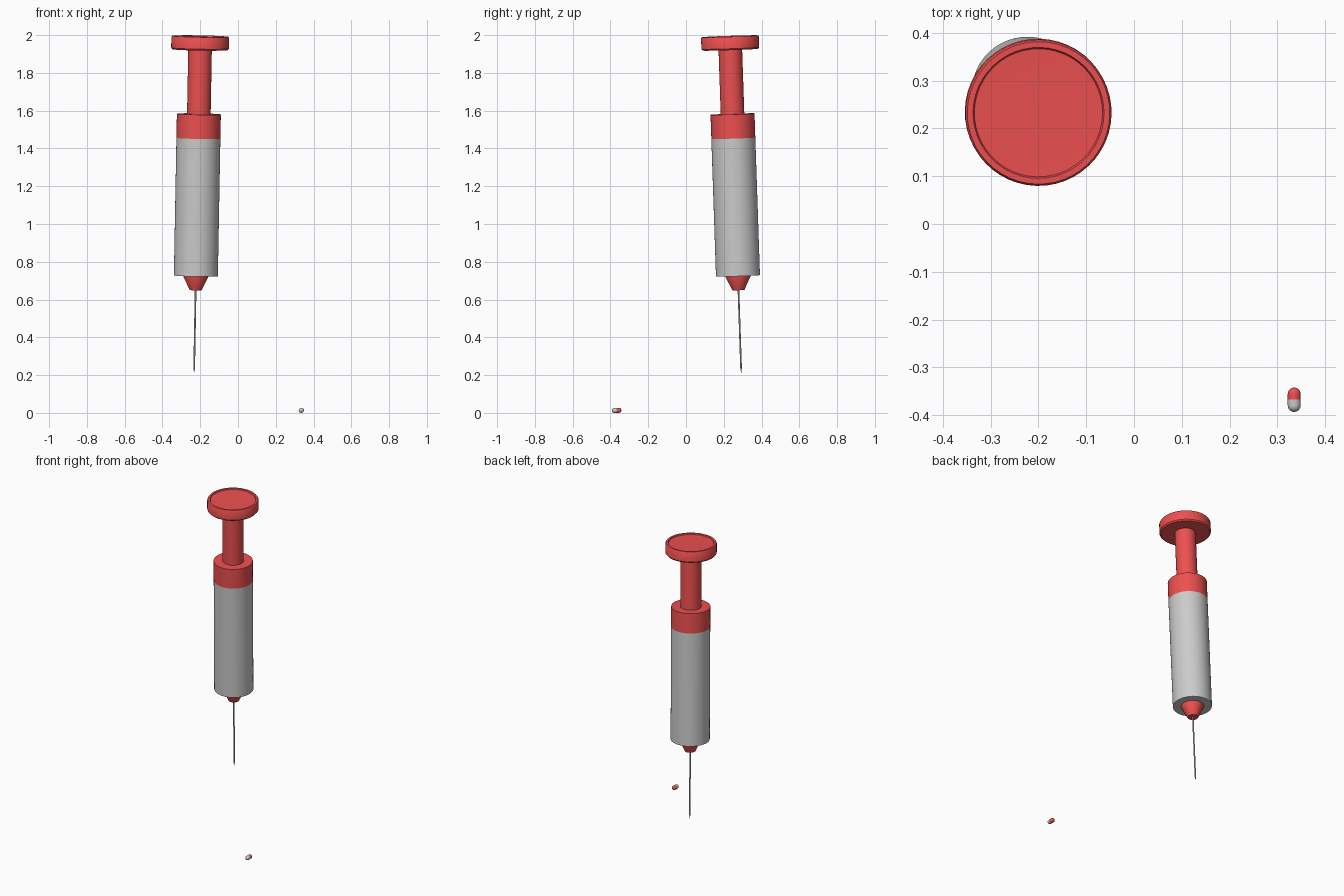
import bpy, bmesh, math
from mathutils import Vector, Matrix

if "Cube" in bpy.data.objects:
    bpy.data.objects.remove(bpy.data.objects["Cube"])

red = bpy.data.materials.new("red")
red.diffuse_color = (0.85, 0.08, 0.08, 1)
red.use_nodes = True
red.node_tree.nodes["Principled BSDF"].inputs["Base Color"].default_value = red.diffuse_color


def lathe(name, profile, matrix, mat=None, sides=48):
    """Revolve (radius, height) points about local z and place with matrix."""
    bm = bmesh.new()
    vs = [bm.verts.new((r, 0, h)) for r, h in profile]
    es = [bm.edges.new(p) for p in zip(vs, vs[1:])]
    bmesh.ops.spin(bm, geom=vs + es, cent=(0, 0, 0), axis=(0, 0, 1),
                   angle=math.tau, steps=sides, use_duplicate=False)
    bmesh.ops.remove_doubles(bm, verts=bm.verts[:], dist=1e-5)
    bmesh.ops.recalc_face_normals(bm, faces=bm.faces[:])
    me = bpy.data.meshes.new(name)
    bm.to_mesh(me)
    bm.free()
    ob = bpy.data.objects.new(name, me)
    bpy.context.collection.objects.link(ob)
    ob.matrix_world = matrix
    if mat:
        me.materials.append(mat)
    bpy.ops.object.select_all(action='DESELECT')
    ob.select_set(True)
    bpy.context.view_layer.objects.active = ob
    bpy.ops.object.shade_smooth_by_angle(angle=math.radians(35))
    return ob


# Syringe: slightly tilted axis starting at the needle tip
axis = Vector((0.0184, -0.0337, 1))
tilt = (Matrix.Translation((-0.2325, 0.2925, 0.21))
        @ axis.to_track_quat('Z', 'Y').to_matrix().to_4x4())

lathe("needle", [(0, 0), (0.0045, 0.03), (0.0045, 0.45), (0, 0.45)], tilt, sides=16)
lathe("needle_hub", [(0, 0.44), (0.032, 0.44), (0.037, 0.452), (0.068, 0.515),
                     (0.068, 0.53), (0, 0.53)], tilt, red)
lathe("barrel", [(0, 0.516), (0.1165, 0.516), (0.1165, 1.245), (0, 1.245)], tilt)
lathe("barrel_cap", [(0, 1.245), (0.1165, 1.245), (0.1165, 1.373), (0, 1.373)], tilt, red)
lathe("plunger_rod", [(0, 1.37), (0.0625, 1.37), (0.0625, 1.72), (0, 1.72)], tilt, red)

# Thumb plate with a shallow dish inside its rim
lathe("thumb_plate", [(0, 1.714), (0.146, 1.714), (0.153, 1.722), (0.153, 1.778),
                      (0.149, 1.785), (0.137, 1.785), (0.134, 1.779), (0, 1.776)], tilt, red)

# Capsule lying along y, two mirrored halves
r, straight = 0.0135, 0.012
half = [(r * math.sin(a), straight + r * math.cos(a))
        for a in (i * math.pi / 16 for i in range(9))]
half += [(r, 0), (0, 0)]
for name, sign, mat in (("pill_red_half", 1, red), ("pill_grey_half", -1, None)):
    turn = Matrix.Rotation(-sign * math.pi / 2, 4, 'X')
    lathe(name, half, Matrix.Translation((0.335, -0.3675, r)) @ turn, mat, 32)
